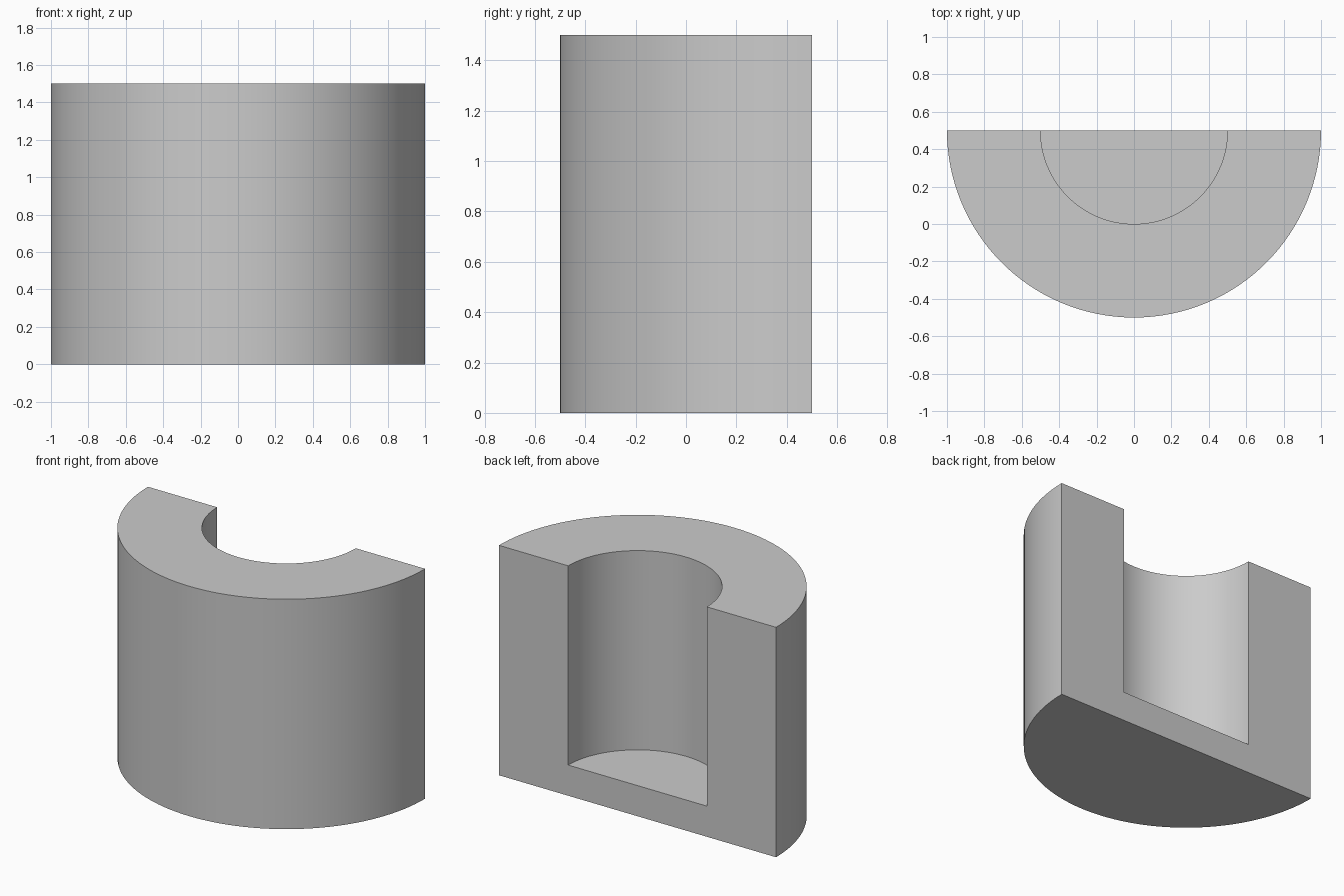
import bpy
import bmesh
import math

cube = bpy.data.objects.get("Cube")
if cube:
    bpy.data.objects.remove(cube, do_unlink=True)

OUTER, INNER = 1.0, 0.5
HEIGHT, FLOOR = 1.5, 0.2
BACK = 0.5
SEGMENTS = 64

# Plain grey material
grey = bpy.data.materials.new("plain_grey")
grey.use_nodes = True
colour = (0.6, 0.6, 0.6, 1.0)
grey.diffuse_color = colour
grey.node_tree.nodes["Principled BSDF"].inputs["Base Color"].default_value = colour

# Cup section: underside, outer wall, rim, inner wall, floor
profile = [(0, 0), (OUTER, 0), (OUTER, HEIGHT),
           (INNER, HEIGHT), (INNER, FLOOR), (0, FLOOR)]
bm = bmesh.new()
verts = [bm.verts.new((r, BACK, z)) for r, z in profile]
edges = [bm.edges.new(pair) for pair in zip(verts, verts[1:])]

# Sweep the section half a turn around the front
bmesh.ops.spin(bm, geom=verts + edges, cent=(0, BACK, 0), axis=(0, 0, 1),
               angle=-math.pi, steps=SEGMENTS)
bmesh.ops.remove_doubles(bm, verts=bm.verts[:], dist=0.0001)

# Close the flat cut back, then merge the flat fans into single faces
rim = [e for e in bm.edges if e.is_boundary]
bmesh.ops.contextual_create(bm, geom=rim)
bmesh.ops.dissolve_limit(bm, angle_limit=0.01, verts=bm.verts[:], edges=bm.edges[:])
bmesh.ops.recalc_face_normals(bm, faces=bm.faces[:])

mesh = bpy.data.meshes.new("half_cup")
bm.to_mesh(mesh)
bm.free()
mesh.materials.append(grey)
cup = bpy.data.objects.new("half_cup", mesh)
bpy.context.collection.objects.link(cup)

# Smooth curved walls, crisp edges
bpy.ops.object.select_all(action="DESELECT")
cup.select_set(True)
bpy.context.view_layer.objects.active = cup
bpy.ops.object.shade_smooth_by_angle(angle=math.radians(30))
